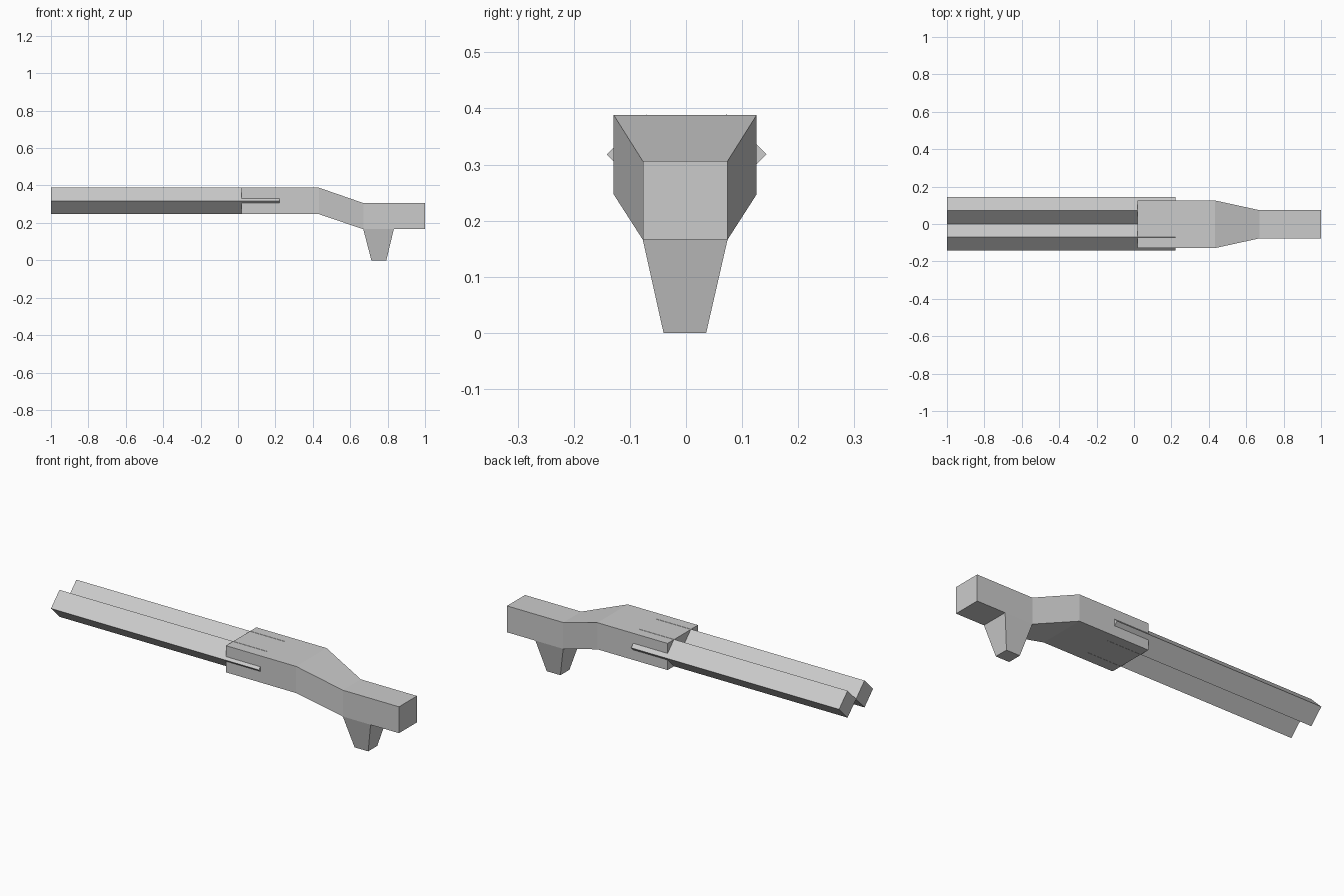
import bpy
import bmesh
from mathutils import Matrix
from math import pi

if "Cube" in bpy.data.objects:
    bpy.data.objects.remove(bpy.data.objects["Cube"])


def loft(name, sections, axis):
    """Box sections (pos, a0, a1, b0, b1) joined in order; axis 'X': a=y b=z, axis 'Z': a=x b=y."""
    bm = bmesh.new()
    rings = []
    for p, a0, a1, b0, b1 in sections:
        pts = [(a0, b0), (a1, b0), (a1, b1), (a0, b1)]
        rings.append([bm.verts.new((p, a, b) if axis == 'X' else (a, b, p)) for a, b in pts])
    for r, s in zip(rings, rings[1:]):
        for i in range(4):
            j = (i + 1) % 4
            bm.faces.new((r[i], r[j], s[j], s[i]))
    bm.faces.new(rings[0][::-1])
    bm.faces.new(rings[-1])
    return finish(name, bm)


def finish(name, bm):
    bmesh.ops.recalc_face_normals(bm, faces=bm.faces)
    mesh = bpy.data.meshes.new(name)
    bm.to_mesh(mesh)
    bm.free()
    ob = bpy.data.objects.new(name, mesh)
    bpy.context.collection.objects.link(ob)
    return ob


# Twin four-sided tubes, standing on their edges
for side, y in (("left", 0.072), ("right", -0.07)):
    bm = bmesh.new()
    bmesh.ops.create_cone(bm, cap_ends=True, segments=4, radius1=0.0715,
                          radius2=0.0715, depth=1.222,
                          matrix=Matrix.Translation((-0.389, y, 0.318)) @ Matrix.Rotation(pi / 2, 4, 'Y'))
    finish("tube_" + side, bm)

# Stock: wide block stepping down to the narrow rear end
wide = (-0.129, 0.126, 0.247, 0.3885)
slim = (-0.077, 0.074, 0.166, 0.306)
loft("stock", [(0.02, *wide), (0.432, *wide), (0.67, *slim), (1.0, *slim)], 'X')

# Tapered grip under the rear end
loft("grip", [(0.0, 0.713, 0.793, -0.04, 0.036),
              (0.166, 0.67, 0.833, -0.077, 0.074)], 'Z')
